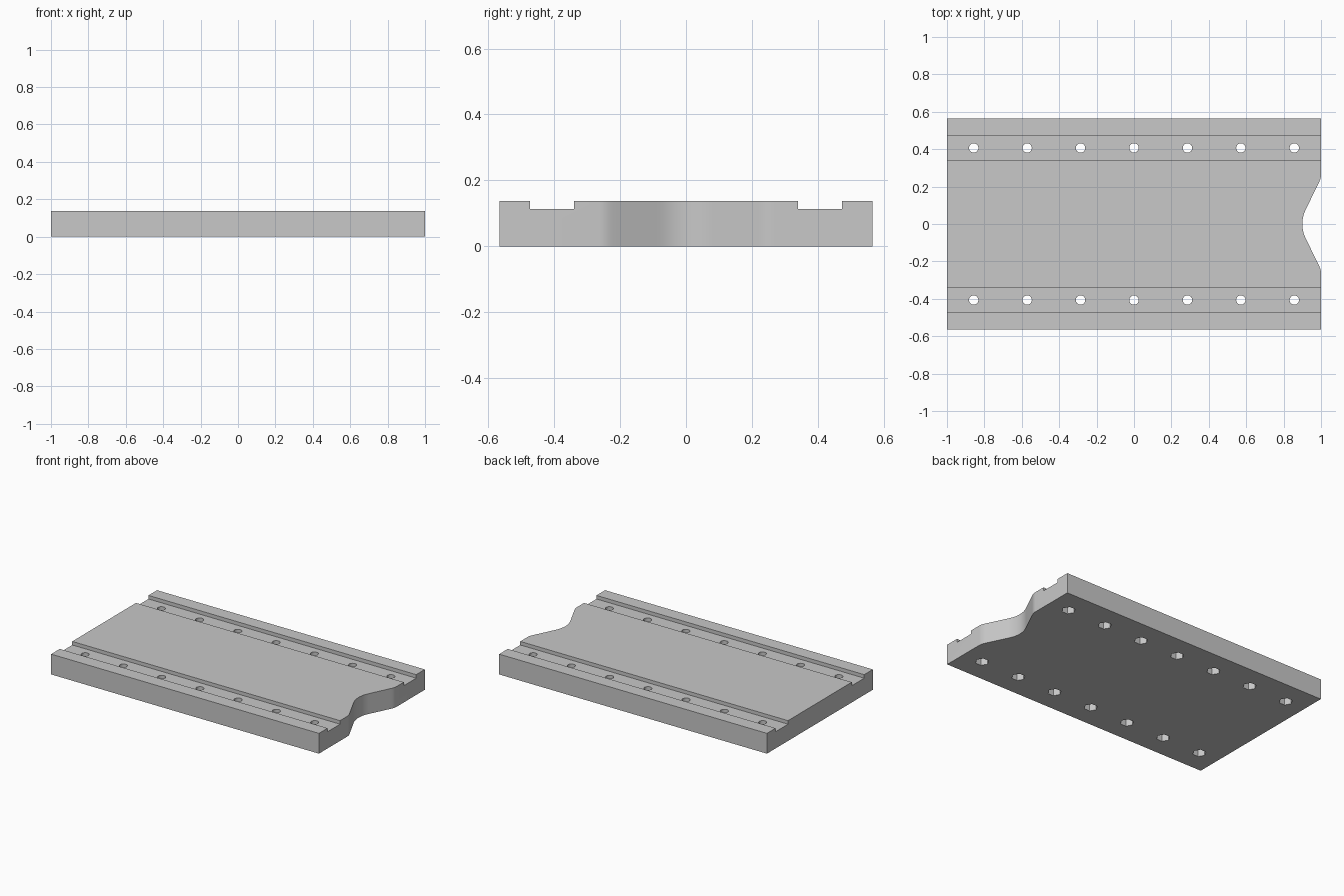
import bpy
import bmesh
import math
from mathutils import Matrix

cube = bpy.data.objects.get("Cube")
if cube:
    bpy.data.objects.remove(cube, do_unlink=True)

HEIGHT, HALF_Y = 0.137, 0.565
FLOOR = 0.113                      # height of the groove floor
GROOVE_IN, GROOVE_OUT = 0.34, 0.473
HOLE_Y, PITCH = 0.4065, 2 / 7
HOLE_R, NUT_R, NUT_DEPTH = 0.025, 0.042, 0.055

grey = bpy.data.materials.new("light grey")
grey.use_nodes = True
grey.diffuse_color = (0.58, 0.58, 0.58, 1)
grey.node_tree.nodes["Principled BSDF"].inputs["Base Color"].default_value = (0.58, 0.58, 0.58, 1)


def finish(name, bm):
    bmesh.ops.recalc_face_normals(bm, faces=bm.faces)
    mesh = bpy.data.meshes.new(name)
    bm.to_mesh(mesh)
    bm.free()
    mesh.materials.append(grey)
    obj = bpy.data.objects.new(name, mesh)
    bpy.context.collection.objects.link(obj)
    return obj


def prism(name, points, offset):
    """Extrude a closed outline of 3D points by an offset."""
    bm = bmesh.new()
    face = bm.faces.new([bm.verts.new(p) for p in points])
    ext = bmesh.ops.extrude_face_region(bm, geom=[face])
    verts = [v for v in ext["geom"] if isinstance(v, bmesh.types.BMVert)]
    bmesh.ops.translate(bm, verts=verts, vec=offset)
    return finish(name, bm)


def cylinders(name, radius, sides, z0, z1):
    """One cutter holding both rows of seven upright prisms."""
    bm = bmesh.new()
    for y in (-HOLE_Y, HOLE_Y):
        for i in range(-3, 4):
            bmesh.ops.create_cone(
                bm, cap_ends=True, segments=sides, radius1=radius, radius2=radius,
                depth=z1 - z0,
                matrix=Matrix.Translation((i * PITCH, y, (z0 + z1) / 2))
                @ Matrix.Rotation(math.radians(90), 4, "Z"))
    return finish(name, bm)


def cut(target, cutter):
    """Subtract the cutter, bake the result and drop the cutter."""
    cutter.hide_render = True
    mod = target.modifiers.new("cut", "BOOLEAN")
    mod.operation, mod.solver, mod.object = "DIFFERENCE", "EXACT", cutter
    bpy.ops.object.select_all(action="DESELECT")
    target.select_set(True)
    bpy.context.view_layer.objects.active = target
    bpy.ops.object.modifier_apply(modifier=mod.name)
    bpy.data.objects.remove(cutter, do_unlink=True)


# Plate: end section with two shallow grooves, run along its length
half = [(HALF_Y, 0), (HALF_Y, HEIGHT), (GROOVE_OUT, HEIGHT), (GROOVE_OUT, FLOOR),
        (GROOVE_IN, FLOOR), (GROOVE_IN, HEIGHT)]
section = half + [(-y, z) for y, z in reversed(half)]
plate = prism("grooved_plate", [(-1, y, z) for y, z in section], (2, 0, 0))


# Smooth notch in the right end: round bottom, straight flanks, eased rims
def notch_x(y):
    y, s = abs(y), 0.488
    if y < 0.08:
        return 0.9 + s * y * y / 0.16
    if y < 0.225:
        return 0.9 + s * (y - 0.04)
    return 1 - s * (0.265 - y) ** 2 / 0.08


ys = [-0.265 + 0.53 * i / 60 for i in range(61)]
outline = [(notch_x(y), y, -0.1) for y in ys]
outline += [(1.1, 0.265, -0.1), (1.1, -0.265, -0.1)]
cut(plate, prism("notch_cutter", outline, (0, 0, 0.4)))

# Bolt holes along the grooves, with hexagonal nut pockets underneath
cut(plate, cylinders("hole_cutter", HOLE_R, 32, -0.1, 0.3))
cut(plate, cylinders("nut_cutter", NUT_R, 6, -0.1, NUT_DEPTH))

# Orient the pockets and shade the rounded surfaces
plate.select_set(True)
bpy.context.view_layer.objects.active = plate
bpy.ops.object.shade_smooth_by_angle(angle=math.radians(25))
